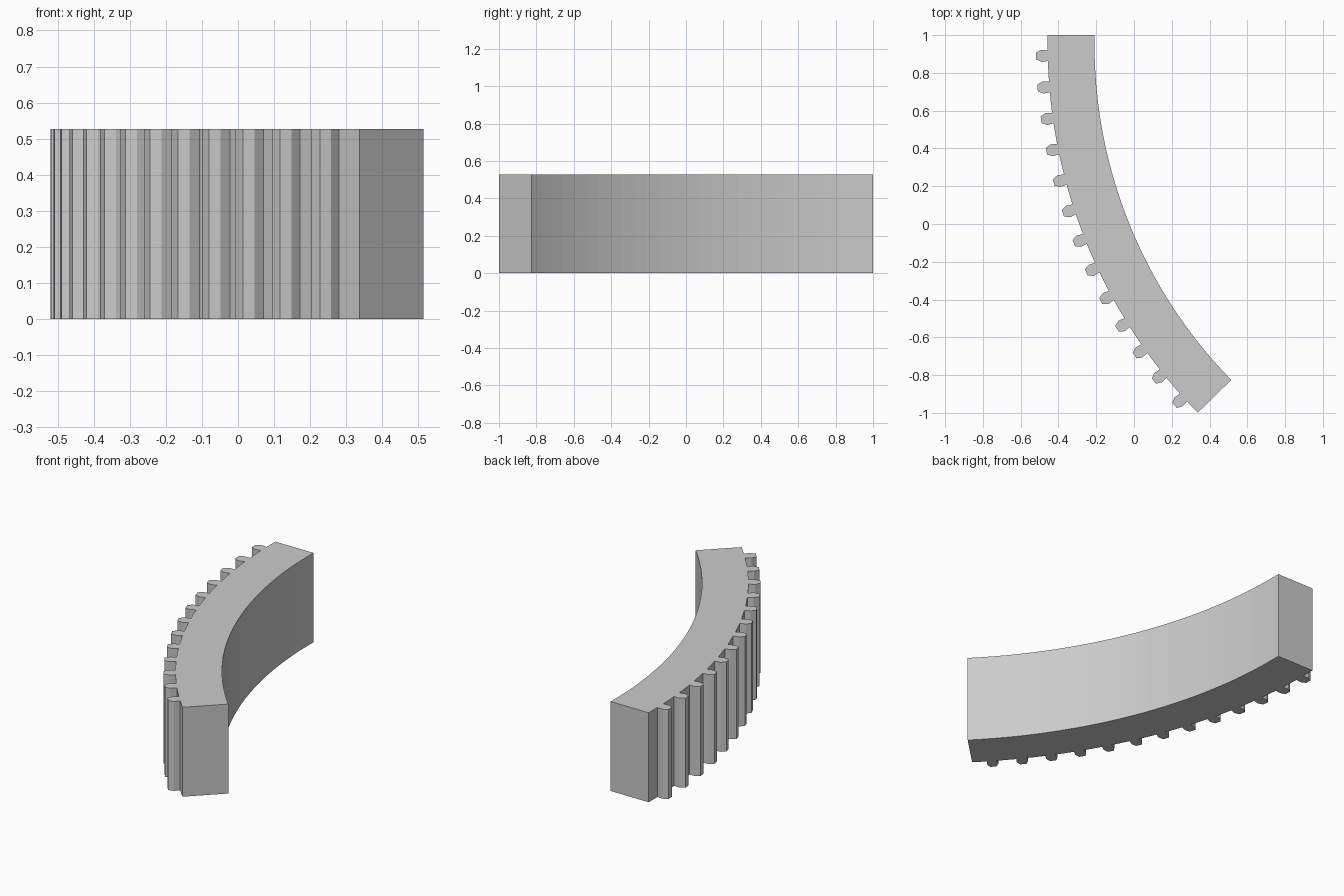
import bpy, bmesh
from math import sin, cos, radians

cube = bpy.data.objects.get("Cube")
if cube:
    bpy.data.objects.remove(cube, do_unlink=True)

# Ring centre, radii and sweep of the gear segment
CX, CY = 2.331, 0.95
R_IN, R_ROOT = 2.54, 2.788
SWEEP = 44.35
HEIGHT = 0.527
TEETH, FIRST, STEP = 13, 1.22, 3.405
SEGMENTS = 26

# Half of one tooth: (distance along the rim, height above the rim)
HALF_TOOTH = [(0.028, 0.0), (0.032, 0.034), (0.018, 0.063)]


def on_ring(radius, degrees, along=0.0):
    """Point at a radius and angle, shifted along the tangent."""
    a = radians(degrees)
    return (CX - radius * cos(a) + along * sin(a),
            CY - radius * sin(a) - along * cos(a))


def outline():
    # Square end, then the toothed rim
    pts = [(CX - R_IN, 1.0), (CX - R_ROOT, 1.0)]
    tooth = [(-s, h) for s, h in HALF_TOOTH] + HALF_TOOTH[::-1]
    for i in range(TEETH):
        angle = FIRST + i * STEP
        pts += [on_ring(R_ROOT + h, angle, s) for s, h in tooth]
        if i < TEETH - 1:
            pts.append(on_ring(R_ROOT, angle + STEP / 2))
    pts.append(on_ring(R_ROOT, SWEEP))
    # Smooth inner arc back to the start
    for i in range(SEGMENTS, -1, -1):
        pts.append(on_ring(R_IN, SWEEP * i / SEGMENTS))
    return pts


# Plain grey material
grey = bpy.data.materials.new("plain grey")
grey.use_nodes = True
colour = (0.6, 0.6, 0.6, 1.0)
grey.diffuse_color = colour
grey.node_tree.nodes["Principled BSDF"].inputs["Base Color"].default_value = colour

# Extrude the outline into the solid segment
bm = bmesh.new()
base = bm.faces.new([bm.verts.new((x, y, 0)) for x, y in outline()])
result = bmesh.ops.extrude_face_region(bm, geom=[base], use_keep_orig=True)
top = [v for v in result["geom"] if isinstance(v, bmesh.types.BMVert)]
bmesh.ops.translate(bm, verts=top, vec=(0, 0, HEIGHT))
bmesh.ops.recalc_face_normals(bm, faces=bm.faces)
mesh = bpy.data.meshes.new("gear_segment")
bm.to_mesh(mesh)
bm.free()
mesh.materials.append(grey)
segment = bpy.data.objects.new("gear_segment", mesh)
bpy.context.collection.objects.link(segment)
